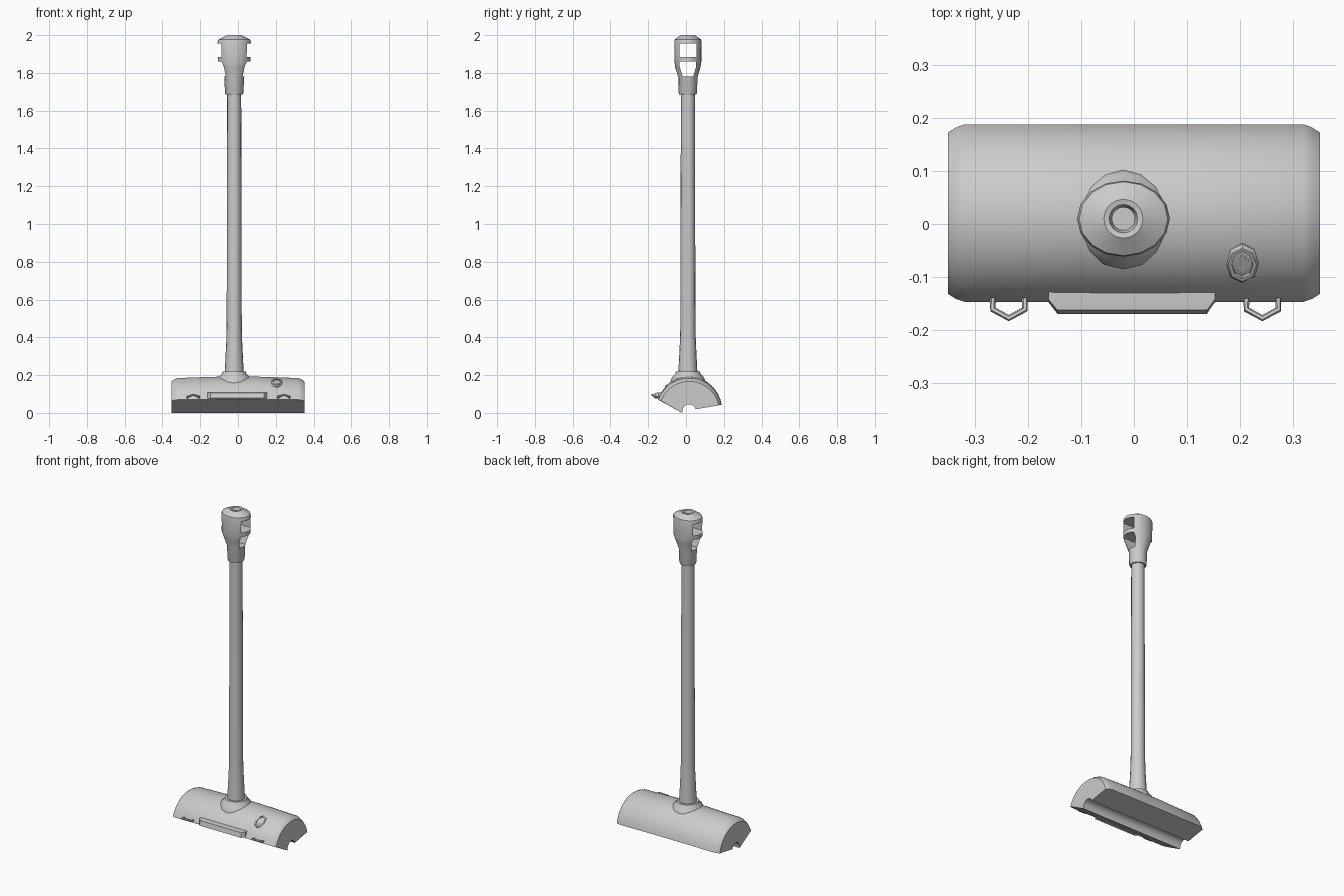
import bpy, bmesh, math
from mathutils import Vector, Matrix

if "Cube" in bpy.data.objects:
    bpy.data.objects.remove(bpy.data.objects["Cube"])

PX, PY = -0.02, 0.01          # pole axis


def finish(name, bm, angle=35):
    bmesh.ops.recalc_face_normals(bm, faces=bm.faces)
    me = bpy.data.meshes.new(name)
    bm.to_mesh(me)
    bm.free()
    ob = bpy.data.objects.new(name, me)
    bpy.context.collection.objects.link(ob)
    bpy.ops.object.select_all(action='DESELECT')
    ob.select_set(True)
    bpy.context.view_layer.objects.active = ob
    bpy.ops.object.shade_smooth_by_angle(angle=math.radians(angle))
    return ob


def loft(name, rings, angle=35, matrix=None):
    """Skin a list of closed rings and cap both ends."""
    bm = bmesh.new()
    vs = [[bm.verts.new(p) for p in r] for r in rings]
    n = len(vs[0])
    for a, b in zip(vs, vs[1:]):
        for i in range(n):
            j = (i + 1) % n
            bm.faces.new((a[i], a[j], b[j], b[i]))
    bm.faces.new(vs[0])
    bm.faces.new(vs[-1])
    if matrix:
        bm.transform(matrix)
    return finish(name, bm, angle)


def lathe(name, profile, sides=12, matrix=None, angle=35):
    """Profile rows are (z, radius in x, radius in y)."""
    rings = [[(rx * math.cos(math.tau * i / sides), ry * math.sin(math.tau * i / sides), z)
              for i in range(sides)] for z, rx, ry in profile]
    return loft(name, rings, angle, matrix or Matrix.Translation((PX, PY, 0)))


def prism(name, outline, x0, x1):
    return loft(name, [[(x, y, z) for y, z in outline] for x in (x0, x1)])


def cut(target, cutter):
    mod = target.modifiers.new("cut", 'BOOLEAN')
    mod.operation, mod.object, mod.solver = 'DIFFERENCE', cutter, 'EXACT'
    bpy.context.view_layer.objects.active = target
    bpy.ops.object.modifier_apply(modifier=mod.name)
    bpy.data.objects.remove(cutter)


# cleaning head: domed shell with an axle channel underneath
CY, CZ = 0.017, 0.01


def head_ring(x, r, rise):
    pts = []
    for i in range(17):
        t = math.radians(11 + (160 - 11) * i / 16)
        pts.append((x, CY + r * math.cos(t), CZ + (r + rise) * math.sin(t)))
    for i in range(7):
        t = math.radians(195 - 180 * i / 6)
        pts.append((x, CY + 0.036 * math.cos(t), CZ + 0.036 * math.sin(t)))
    # lower lip of the front slope
    pts[17] = (x, -0.02, 0.0)
    return pts


steps = [(0.352, 0.159, -0.002), (0.337, 0.169, -0.001), (0.32, 0.175, 0), (0.08, 0.175, 0.008)]
loft("cleaning_head", [head_ring(-x, r, h) for x, r, h in steps] +
     [head_ring(x, r, h) for x, r, h in reversed(steps)], 40)

# front lip plate
lip = [[(-0.16, -0.13, z) for z in (0.075, 0.108)], [(-0.145, -0.17, z) for z in (0.078, 0.106)]]
loft("front_lip", [
    [(-0.162, -0.12, 0.075), (0.153, -0.12, 0.075), (0.153, -0.12, 0.108), (-0.162, -0.12, 0.108)],
    [(-0.162, -0.148, 0.075), (0.153, -0.148, 0.075), (0.153, -0.143, 0.108), (-0.162, -0.143, 0.108)],
    [(-0.145, -0.17, 0.078), (0.138, -0.17, 0.078), (0.138, -0.163, 0.106), (-0.145, -0.163, 0.106)]])

# small wire hooks on the front edge
for side, hx in (("left", -0.237), ("right", 0.243)):
    path = [(-0.03, -0.135, 0.08), (-0.03, -0.162, 0.086), (0, -0.178, 0.096),
            (0.03, -0.162, 0.086), (0.03, -0.135, 0.08)]
    rings = []
    for k, p in enumerate(path):
        d = (Vector(path[min(k + 1, 4)]) - Vector(path[max(k - 1, 0)])).normalized()
        u = d.cross(Vector((0, 0, 1))).normalized()
        v = u.cross(d)
        c = Vector(p) + Vector((hx, 0, 0))
        rings.append([c + 0.006 * (u * math.cos(math.tau * i / 6) + v * math.sin(math.tau * i / 6))
                      for i in range(6)])
    loft(side + "_hook", rings, 50)

# oval button housing with a recessed pin, tilted to sit on the dome
tilt = Matrix.Translation((0.205, -0.067, 0.148)) @ Matrix.Rotation(math.radians(32), 4, 'X')
lathe("button_housing", [(-0.03, 0.032, 0.045), (0.014, 0.032, 0.043), (0.020, 0.027, 0.037),
                         (0.020, 0.020, 0.030), (0.0, 0.018, 0.027)], 8, tilt)
lathe("button_pin", [(-0.01, 0.019, 0.019), (0.016, 0.019, 0.019)], 4, tilt)

# pole socket, pole
lathe("pole_socket", [(0.12, 0.102, 0.102), (0.165, 0.094, 0.094), (0.19, 0.083, 0.083),
                      (0.208, 0.064, 0.066), (0.218, 0.062, 0.064), (0.218, 0.04, 0.04)], 16)
lathe("pole", [(0.2, 0.051, 0.051), (0.38, 0.042, 0.042), (0.46, 0.040, 0.040),
               (1.70, 0.037, 0.037)], 16)

# grip with two openings running through it and a cross bar between
grip = lathe("grip", [(1.685, 0.045, 0.045), (1.695, 0.049, 0.049), (1.775, 0.052, 0.050),
                      (1.83, 0.072, 0.067), (1.86, 0.087, 0.071), (1.965, 0.088, 0.072),
                      (1.977, 0.084, 0.070), (2.0, 0.037, 0.037), (1.998, 0.027, 0.027),
                      (1.978, 0.022, 0.022)], 16)
windows = [
    [(-0.045, 1.884), (0.045, 1.884), (0.045, 1.955), (-0.045, 1.955)],
    [(-0.028, 1.78), (0.028, 1.78), (0.044, 1.835), (0.044, 1.86), (-0.044, 1.86), (-0.044, 1.835)]]
for w in windows:
    cut(grip, prism("window_cutter", [(PY + y, z) for y, z in w], PX - 0.2, PX + 0.2))
bpy.ops.object.select_all(action='DESELECT')
grip.select_set(True)
bpy.context.view_layer.objects.active = grip
bpy.ops.object.shade_smooth_by_angle(angle=math.radians(35))
